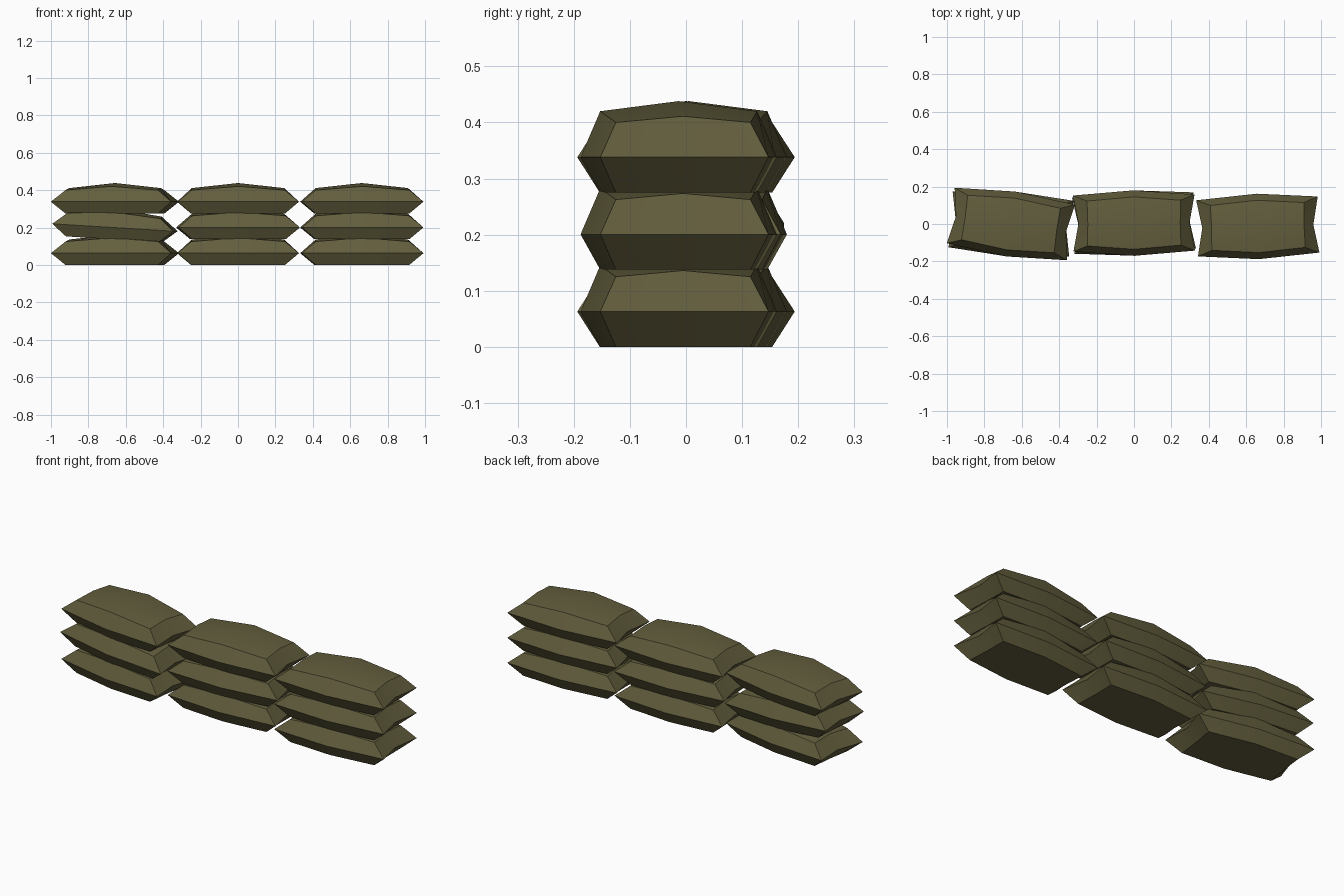
import bpy, bmesh, math
from mathutils import Matrix, Vector

if "Cube" in bpy.data.objects:
    bpy.data.objects.remove(bpy.data.objects["Cube"])

cloth = bpy.data.materials.new("olive_sackcloth")
cloth.diffuse_color = (0.125, 0.112, 0.047, 1)
cloth.use_nodes = True
cloth.node_tree.nodes["Principled BSDF"].inputs["Base Color"].default_value = cloth.diffuse_color

LAYER = 0.1375   # height step between layers
MID = 0.063      # height of the seam


def ring(hx, hy, end_x, side_y):
    """Eight outline points, counter-clockwise from the right end."""
    return [(end_x, 0), (hx, hy), (0, side_y), (-hx, hy),
            (-end_x, 0), (-hx, -hy), (0, -side_y), (hx, -hy)]


def sandbag(name, x, y, z, yaw, tilt=0):
    bm = bmesh.new()
    inner = ring(0.25, 0.12, 0.247, 0.14)
    seam = ring(0.325, 0.15, 0.297, 0.175)
    top_z = [0.136, 0.125, 0.145, 0.125] * 2
    base = [bm.verts.new((a, b, 0)) for a, b in inner]
    mid = [bm.verts.new((a, b, MID)) for a, b in seam]
    top = [bm.verts.new((a, b, h)) for (a, b), h in zip(inner, top_z)]
    # flat underside and flared sides
    bm.faces.new(base[::-1])
    for lo, hi in ((base, mid), (mid, top)):
        for i in range(8):
            j = (i + 1) % 8
            bm.faces.new((lo[i], lo[j], hi[j], hi[i]))
    # domed top as four quads around a raised centre
    c = bm.verts.new((0, 0, 0.163))
    for i in range(0, 8, 2):
        bm.faces.new((c, top[i], top[i + 1], top[(i + 2) % 8]))
    # turn and tilt about the seam centre
    pivot = Vector((0, 0, MID))
    m = (Matrix.Translation(Vector((x, y, z)) + pivot)
         @ Matrix.Rotation(math.radians(yaw), 4, 'Z')
         @ Matrix.Rotation(math.radians(tilt), 4, 'Y')
         @ Matrix.Translation(-pivot))
    bm.transform(m)
    bmesh.ops.recalc_face_normals(bm, faces=bm.faces)
    me = bpy.data.meshes.new(name)
    bm.to_mesh(me)
    bm.free()
    me.materials.append(cloth)
    me.shade_smooth()
    me.set_sharp_from_angle(angle=math.radians(22))
    ob = bpy.data.objects.new(name, me)
    bpy.context.collection.objects.link(ob)


# three stacked layers of three bags; the middle layer sits a little differently
for k, layer in enumerate(("bottom", "middle", "top")):
    z = k * LAYER
    odd = k == 1
    sandbag(f"{layer}_left_sandbag", -0.658, 0, z, -4.5 if odd else -8, 3.5 if odd else 0)
    sandbag(f"{layer}_centre_sandbag", 0, 0.005, z, 2.5 if odd else 0.5)
    sandbag(f"{layer}_right_sandbag", 0.662, -0.013, z, 1.8)
